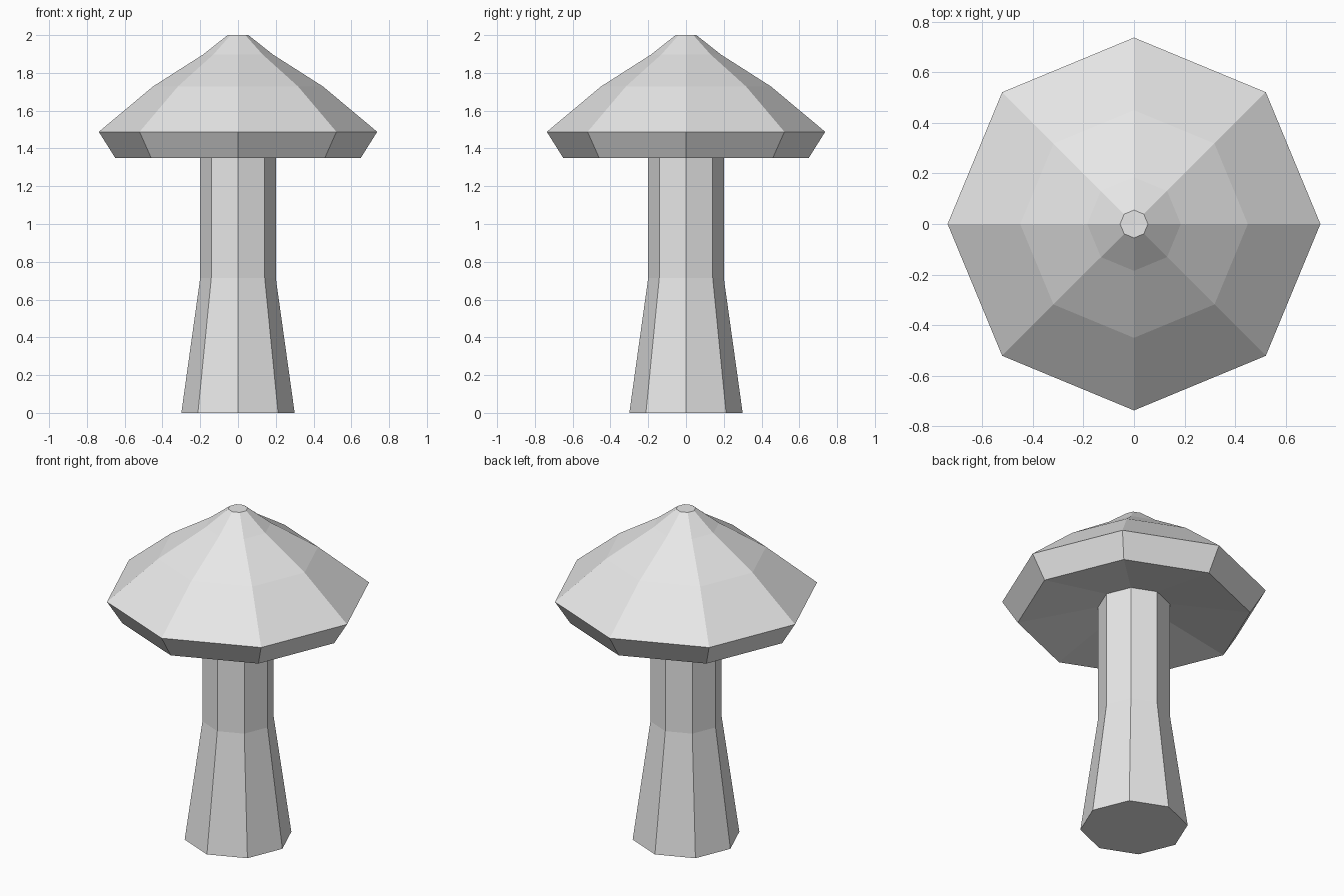
import bpy
import bmesh
from math import cos, sin, tau

SIDES = 8

default_cube = bpy.data.objects.get("Cube")
if default_cube:
    bpy.data.objects.remove(default_cube, do_unlink=True)

# Single plain grey
grey = bpy.data.materials.new("light_grey")
grey.use_nodes = True
grey.diffuse_color = (0.8, 0.8, 0.8, 1)
grey.node_tree.nodes["Principled BSDF"].inputs["Base Color"].default_value = (0.8, 0.8, 0.8, 1)


def lathe(name, profile):
    """Closed eight-sided solid from (radius, height) pairs, bottom to top."""
    bm = bmesh.new()
    rings = [[bm.verts.new((r * cos(tau * i / SIDES), r * sin(tau * i / SIDES), z))
              for i in range(SIDES)] for r, z in profile]
    for low, high in zip(rings, rings[1:]):
        for i in range(SIDES):
            j = (i + 1) % SIDES
            bm.faces.new((low[i], low[j], high[j], high[i]))
    bm.faces.new(rings[0][::-1])
    bm.faces.new(rings[-1])
    bmesh.ops.recalc_face_normals(bm, faces=bm.faces)
    mesh = bpy.data.meshes.new(name)
    bm.to_mesh(mesh)
    bm.free()
    mesh.materials.append(grey)
    obj = bpy.data.objects.new(name, mesh)
    bpy.context.collection.objects.link(obj)
    return obj


# Stem: flared foot, straight upper part ending inside the cap
lathe("stem", [(0.30, 0), (0.20, 0.715), (0.20, 1.45)])

# Cap: hollowed underside, slanted rim, concave slope, small flat tip
lathe("cap", [(0.19, 1.43), (0.65, 1.35), (0.737, 1.488),
              (0.45, 1.728), (0.185, 1.897), (0.055, 2.0)])
